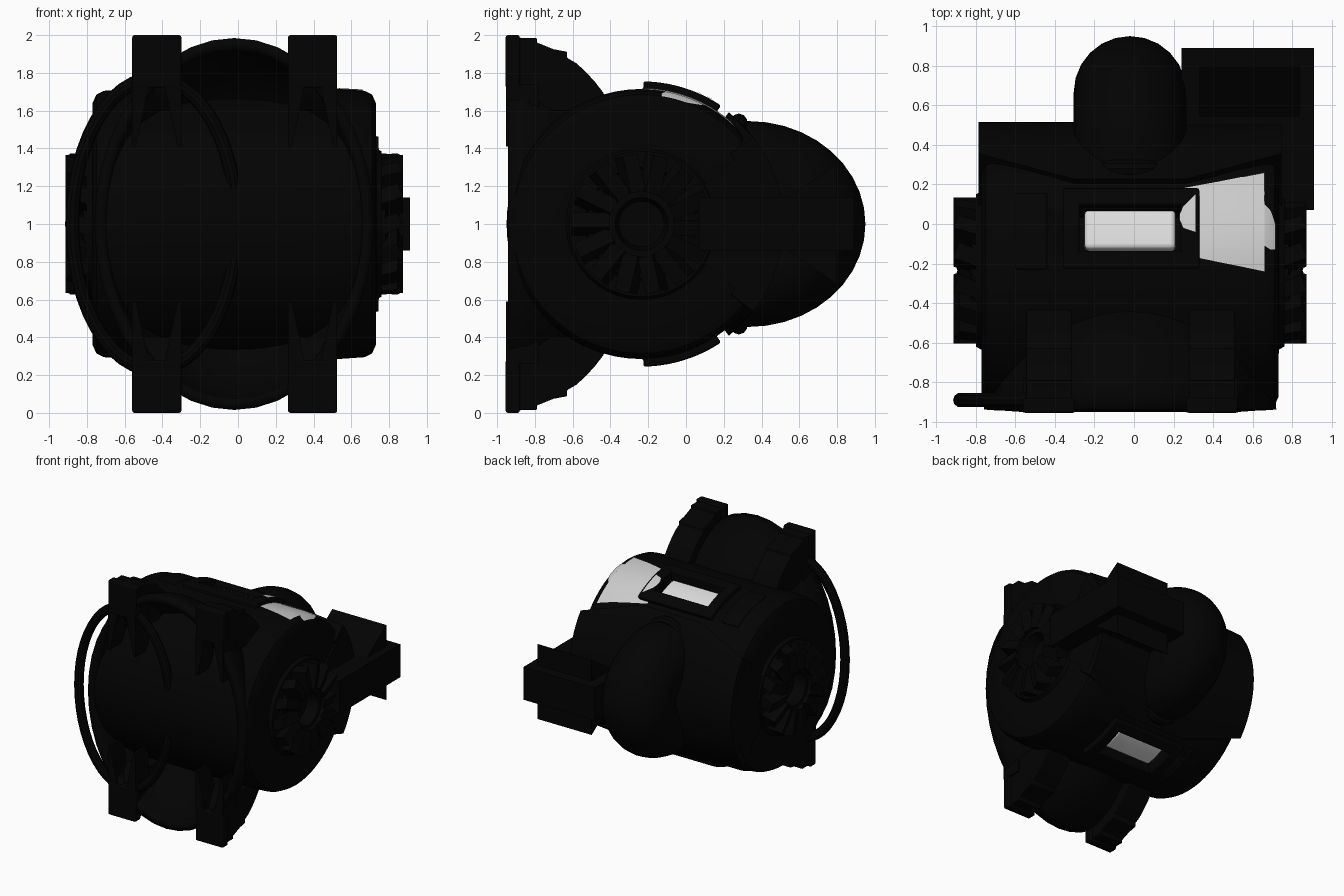
import bpy, bmesh, math
from mathutils import Matrix, Vector

cube = bpy.data.objects.get("Cube")
if cube:
    bpy.data.objects.remove(cube, do_unlink=True)

CX, CY, CZ = -0.02, -0.235, 1.0   # centre of the barrel


def material(name, value):
    m = bpy.data.materials.new(name)
    m.use_nodes = True
    m.diffuse_color = (value, value, value, 1)
    m.node_tree.nodes["Principled BSDF"].inputs["Base Color"].default_value = (value, value, value, 1)
    return m


black = material("matte black", 0.0008)
white = material("pale lamp", 0.72)
grey = material("pale grey", 0.6)


def finish(name, bm, mat=black, bevel=0.0):
    bmesh.ops.recalc_face_normals(bm, faces=bm.faces)
    me = bpy.data.meshes.new(name)
    bm.to_mesh(me)
    bm.free()
    me.materials.append(mat)
    ob = bpy.data.objects.new(name, me)
    bpy.context.collection.objects.link(ob)
    if bevel:
        mod = ob.modifiers.new("bevel", 'BEVEL')
        mod.width, mod.segments = bevel, 3
    bpy.ops.object.select_all(action='DESELECT')
    ob.select_set(True)
    bpy.context.view_layer.objects.active = ob
    bpy.ops.object.shade_smooth_by_angle(angle=math.radians(32))
    return ob


def add_box(bm, centre, size, rot=Matrix()):
    mat = Matrix.Translation(centre) @ rot @ Matrix.Diagonal((*size, 1))
    bmesh.ops.create_cube(bm, size=1, matrix=mat)


def box(name, lo, hi, bevel=0.0):
    bm = bmesh.new()
    lo, hi = Vector(lo), Vector(hi)
    add_box(bm, (lo + hi) / 2, hi - lo)
    return finish(name, bm, bevel=bevel)


def lathe(name, profile, steps=64):
    # profile of (x, radius) spun about the barrel axis
    bm = bmesh.new()
    vs = [bm.verts.new((x, CY, CZ + r)) for x, r in profile]
    es = [bm.edges.new(p) for p in zip(vs, vs[1:])]
    bmesh.ops.spin(bm, geom=vs + es, cent=(0, CY, CZ), axis=(1, 0, 0),
                   angle=2 * math.pi, steps=steps)
    bmesh.ops.remove_doubles(bm, verts=bm.verts, dist=0.0005)
    return finish(name, bm)


def loft(name, sections, mat=black, bevel=0.0, ring=False):
    # skin over closed loops; a ring joins its last loop to its first
    bm = bmesh.new()
    rows = [[bm.verts.new(p) for p in loop] for loop in sections]
    n = len(rows[0])
    for r, s in zip(rows, rows[1:] + rows[:1] if ring else rows[1:]):
        for j in range(n):
            bm.faces.new((r[j], s[j], s[(j + 1) % n], r[(j + 1) % n]))
    if not ring:
        bm.faces.new(rows[0])
        bm.faces.new(rows[-1])
    return finish(name, bm, mat, bevel)


def extrude_x(name, outline, x0, x1, bevel=0.0):
    return loft(name, [[(x, y, z) for y, z in outline] for x in (x0, x1)], bevel=bevel)


def turns(n):
    return [2 * math.pi * i / n for i in range(n)]


def curved_block(name, r0, r1, y0, y1, x0, x1, up=1, mat=black, bevel=0.0):
    # plate following the barrel from y0 to y1, above (up=1) or below
    a0, a1 = math.asin((y0 - CY) / r1), math.asin((y1 - CY) / r1)
    arc = [a0 + (a1 - a0) * k / 8 for k in range(9)]
    path = [(r1, a) for a in arc] + [(r0, a) for a in reversed(arc)]
    return loft(name, [[(x, CY + r * math.sin(a), CZ + up * r * math.cos(a)) for r, a in path]
                       for x in (x0, x1)], mat, bevel)


# Main barrel
half = [(0.55, 0.715), (0.69, 0.705), (0.73, 0.685), (0.75, 0.64), (0.752, 0.40),
        (0.78, 0.385), (0.78, 0.3), (0.72, 0.28), (0.72, 0.0)]
barrel = lathe("barrel", [(CX - x, r) for x, r in reversed(half)] + [(CX + x, r) for x, r in half])

# Rear shell wrapped over the back of the barrel, deeper in the middle
sections = []
for x, reach in ((-0.785, 38), (-0.3, 52), (0.26, 52), (0.745, 38)):
    arc = [math.radians(reach * k / 12) for k in range(-12, 13)]
    path = [(0.75, a) for a in arc] + [(0.6, a) for a in reversed(arc)]
    sections.append([(x, CY + r * math.cos(a), CZ + r * math.sin(a)) for r, a in path])
loft("rear_shell", sections)

# Tapered brackets joining the shell to the barrel ends
bracket = [(0.06, 0.82), (0.06, 1.18), (0.33, 1.4), (0.45, 1.2), (0.45, 0.8), (0.33, 0.6)]
extrude_x("shell_bracket_left", bracket, 0.68, 0.747)
extrude_x("shell_bracket_right", bracket, -0.787, -0.72)

# Turbine vents on both ends
for side, label in ((-1, "right"), (1, "left")):
    x = CX + side * 0.72
    lathe("vent_drum_" + label, [(x, 0.29), (x + side * 0.08, 0.29), (x + side * 0.1, 0.2),
                                 (x + side * 0.13, 0.18), (x + side * 0.13, 0.14),
                                 (x + side * 0.03, 0.12), (x + side * 0.03, 0.0)], 32)
    bm = bmesh.new()
    for t in turns(14):
        turn = Matrix.Rotation(t + math.pi / 14, 4, 'X')
        pos = Vector((x + side * 0.1, CY, CZ)) + turn @ Vector((0, 0, 0.27))
        add_box(bm, pos, (0.125, 0.085, 0.2), turn @ Matrix.Rotation(side * 0.35, 4, 'Z'))
    finish("vent_blades_" + label, bm)

# Bowl open to the front, behind the barrel
bm = bmesh.new()
bmesh.ops.create_uvsphere(bm, u_segments=40, v_segments=24, radius=1,
                          matrix=Matrix.Rotation(math.pi / 2, 4, 'X'))
bmesh.ops.bisect_plane(bm, geom=bm.verts[:] + bm.edges[:] + bm.faces[:],
                       plane_co=(0, 0.01, 0), plane_no=(0, 1, 0), clear_inner=True)
bmesh.ops.transform(bm, verts=bm.verts,
                    matrix=Matrix.Translation((CX, -0.945, CZ)) @ Matrix.Diagonal((0.74, 0.7, 0.985, 1)))
bowl = finish("bowl", bm)
mod = bowl.modifiers.new("wall", 'SOLIDIFY')
mod.thickness, mod.offset = 0.06, -1

# Stepped straps curving over the bowl, with two pointed legs each, above and below
strap = [(-0.95, 1.0), (-0.87, 0.985), (-0.79, 0.985), (-0.79, 0.96), (-0.7, 0.925),
         (-0.63, 0.912), (-0.63, 0.88)]
strap += [(y, 0.985 * math.sqrt(1 - ((y + 0.95) / 0.715) ** 2) + 0.008)
          for y in (-0.58, -0.53, -0.48, -0.435)]
strap += [(-0.435, 0.6), (-0.8, 0.6), (-0.9, 0.72)]
for up, label in ((1, "upper"), (-1, "lower")):
    for sx, side in ((-0.43, "right"), (0.395, "left")):
        extrude_x(f"{label}_strap_{side}", [(y, CZ + up * z) for y, z in strap],
                  sx - 0.115, sx + 0.115, 0.006)
        box(f"{label}_strap_cap_{side}", (sx - 0.13, -0.955, CZ + up * 0.86 - 0.14),
            (sx + 0.13, -0.88, CZ + up * 0.86 + 0.14), 0.012)
        for d, which in ((-1, "outer"), (1, "inner")):
            bm = bmesh.new()
            for y in (-0.953, -0.78):
                for dx, z in ((0.13, 0.74), (0.04, 0.74), (0.13, 0.41), (0.11, 0.41)):
                    bm.verts.new((sx + d * dx, y, CZ + up * z))
            bmesh.ops.convex_hull(bm, input=bm.verts)
            finish(f"{label}_strap_leg_{side}_{which}", bm)


def hoop(name, centre, a, b, tube):
    # elliptical tube lying in the xz plane
    loops = []
    for t in turns(48):
        out = Vector((math.cos(t) / a, 0, math.sin(t) / b)).normalized()
        p = Vector(centre) + Vector((a * math.cos(t), 0, b * math.sin(t)))
        loops.append([p + tube * (out * math.cos(k) + Vector((0, math.sin(k), 0))) for k in turns(10)])
    return loft(name, loops, ring=True)


hoop("front_hoop", (-0.443, -0.89, CZ), 0.435, 0.77, 0.037)

# Rear pod, a fat oval wheel set in a collar
loft("rear_pod", [[(CX + 0.285 * math.cos(u),
                    0.33 + (0.335 + 0.285 * math.sin(u)) * math.cos(v),
                    CZ + (0.26 + 0.285 * math.sin(u)) * math.sin(v)) for u in turns(24)]
                  for v in turns(40)], ring=True)
hoop("pod_collar", (CX, 0.28, CZ), 0.28, 0.54, 0.045)

# Side arm reaching round to the back, with a wedge block on its crossbar
box("side_arm", (0.66, 0.07, 0.86), (0.91, 0.89, 1.14))
box("arm_crossbar", (0.24, 0.49, 0.86), (0.91, 0.89, 1.14))
extrude_x("arm_wedge", [(0.8, 0.68), (0.8, 1.32), (0.54, 1.14), (0.54, 0.86)], 0.33, 0.84)

# Lamps sunk into the barrel inside raised frames, and a hatch beside each, top and bottom
for up, label in ((1, "top"), (-1, "bottom")):
    for part, y0, y1, x0, x1 in (("front", -0.225, -0.135, -0.36, 0.33), ("back", 0.1, 0.185, -0.36, 0.33),
                                 ("right", -0.18, 0.15, -0.36, -0.275), ("left", -0.18, 0.15, 0.235, 0.33)):
        curved_block(f"{label}_lamp_frame_{part}", 0.65, 0.755, y0, y1, x0, x1, up, bevel=0.012)
    cutter = curved_block(f"{label}_lamp_recess_cutter", 0.62, 0.8, -0.14, 0.11, -0.28, 0.24, up)
    cutter.hide_render = True
    cutter.hide_set(True)
    cut = barrel.modifiers.new(label + " recess", 'BOOLEAN')
    cut.object, cut.operation, cut.solver = cutter, 'DIFFERENCE', 'EXACT'
    curved_block(f"{label}_lamp", 0.6, 0.7, -0.125, 0.08, -0.25, 0.21, up, white, 0.025)
    curved_block(f"{label}_hatch", 0.65, 0.725, -0.23, 0.16, -0.6, -0.44, up, bevel=0.008)

# Pale fan-shaped patch on the upper left, a tab over the shoulder and a chip on the frame
fan = [(0.24, 0.0, 0.18, 0.719), (0.32, -0.17, 0.195, 0.719), (0.44, -0.195, 0.217, 0.719),
       (0.54, -0.215, 0.237, 0.719), (0.66, -0.24, 0.26, 0.712)]
tab = [(0.66, -0.11, 0.1, 0.712), (0.69, -0.13, 0.07, 0.701), (0.715, -0.13, 0.0, 0.685)]
chip = [(0.23, 0.02, 0.05, 0.759), (0.25, -0.02, 0.09, 0.759), (0.31, -0.04, 0.15, 0.759)]
for name, rows in (("pale_patch", fan), ("pale_patch_tab", tab), ("pale_frame_chip", chip)):
    bm = bmesh.new()
    grid = []
    for x, y0, y1, r in rows:
        ys = [y0 + (y1 - y0) * k / 12 - CY for k in range(13)]
        grid.append([bm.verts.new((x, CY + y, CZ + math.sqrt(r * r - y * y))) for y in ys])
    for p, q in zip(grid, grid[1:]):
        for k in range(12):
            bm.faces.new((p[k], q[k], q[k + 1], p[k + 1]))
    finish(name, bm, grey)
